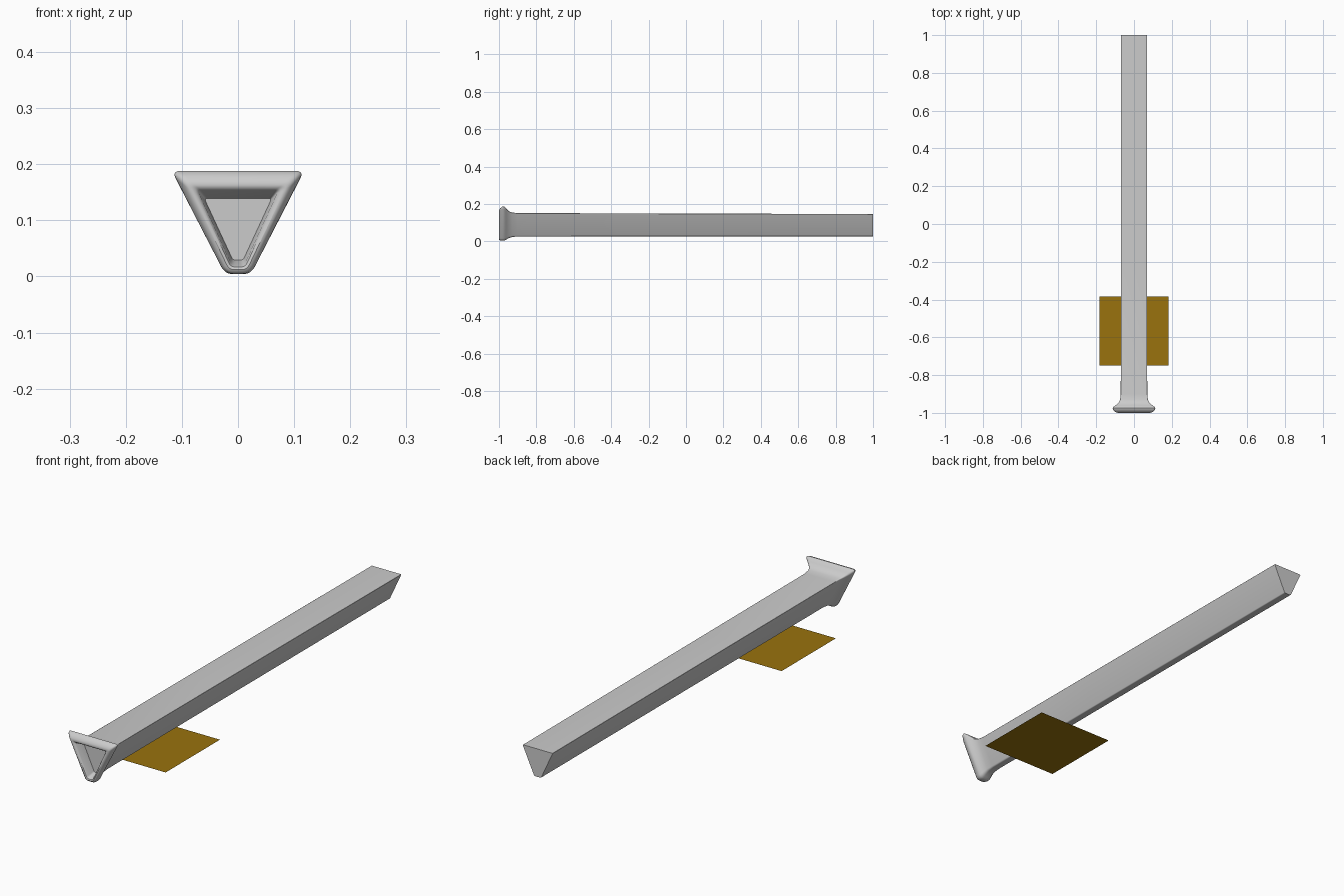
import bpy, bmesh, math
from mathutils import Vector

cube = bpy.data.objects.get("Cube")
if cube:
    bpy.data.objects.remove(cube, do_unlink=True)


def material(name, colour):
    mat = bpy.data.materials.new(name)
    mat.use_nodes = True
    mat.diffuse_color = (*colour, 1)
    mat.node_tree.nodes["Principled BSDF"].inputs["Base Color"].default_value = (*colour, 1)
    return mat


def make_object(name, bm, mat):
    mesh = bpy.data.meshes.new(name)
    bm.to_mesh(mesh)
    bm.free()
    mesh.materials.append(mat)
    obj = bpy.data.objects.new(name, mesh)
    bpy.context.collection.objects.link(obj)
    return obj


def section(bm, y, half_top, top, bottom, half_bottom, radius, steps=5):
    """Ring of vertices: a triangle with a blunt lower tip and rounded corners."""
    corners = [Vector(c) for c in ((half_top, y, top), (-half_top, y, top),
                                   (-half_bottom, y, bottom), (half_bottom, y, bottom))]
    ring = []
    for i, corner in enumerate(corners):
        start, end = (corner + (n - corner).normalized() * min(radius, (n - corner).length * 0.45)
                      for n in (corners[i - 1], corners[(i + 1) % 4]))
        for s in range(steps + 1):
            t = s / steps
            ring.append(bm.verts.new(start * (1 - t) ** 2 + corner * 2 * t * (1 - t) + end * t * t))
    return ring


# Shaft, flared rim and recessed front: y, half top, top, bottom, half bottom, radius
profile = [
    (1.0, .071, .147, .028, .016, .004),
    (-.25, .071, .15, .028, .016, .004),
    (-.9, .072, .152, .027, .016, .006),
    (-.93, .076, .155, .024, .017, .008),
    (-.947, .085, .161, .018, .018, .01),
    (-.96, .101, .174, .011, .02, .012),
    (-.968, .113, .184, .006, .022, .014),
    (-.975, .118, .188, .004, .023, .015),
    (-.983, .116, .186, .004, .023, .015),
    (-.993, .106, .178, .005, .021, .014),
    (-.998, .097, .17, .008, .019, .012),
    (-1.0, .088, .163, .012, .016, .01),
    (-.998, .078, .157, .017, .013, .008),
    (-.992, .072, .153, .02, .011, .007),
    (-.955, .06, .139, .029, .009, .006),
]
bm = bmesh.new()
rings = [section(bm, *row) for row in profile]
for a, b in zip(rings, rings[1:]):
    for i in range(len(a)):
        j = (i + 1) % len(a)
        bm.faces.new((a[i], a[j], b[j], b[i]))
bm.faces.new(rings[0])
bm.faces.new(rings[-1])
bmesh.ops.recalc_face_normals(bm, faces=bm.faces)
shaft = make_object("flared_shaft", bm, material("light grey", (.6, .6, .6)))

bpy.context.view_layer.objects.active = shaft
shaft.select_set(True)
bpy.ops.object.shade_smooth_by_angle(angle=math.radians(40))

# Flat sheet lying beneath the shaft
bm = bmesh.new()
bmesh.ops.create_grid(bm, x_segments=1, y_segments=1, size=.183)
bmesh.ops.translate(bm, verts=bm.verts, vec=(0, -.566, 0))
make_object("base_sheet", bm, material("dark gold", (.32, .17, .004)))
